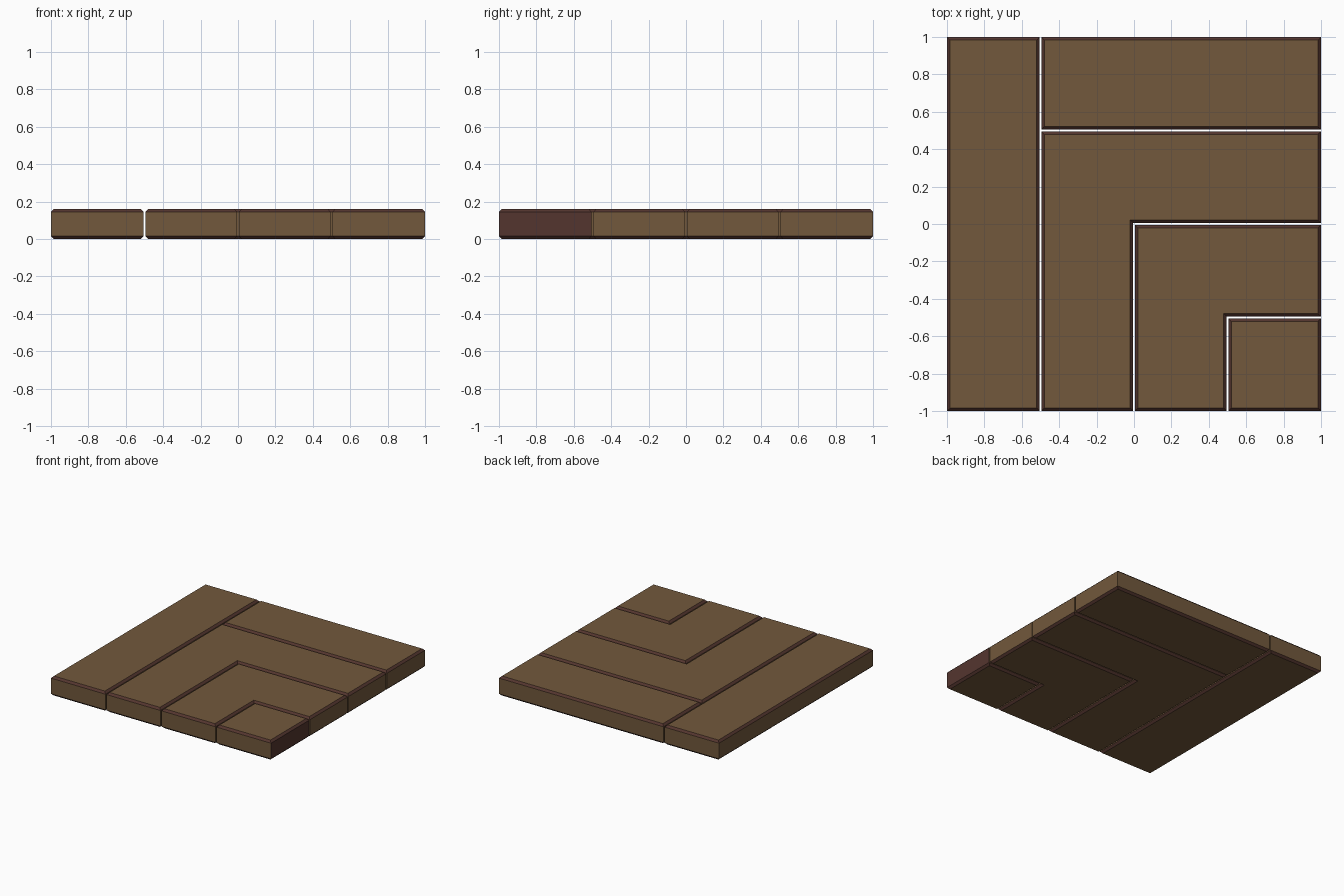
import bpy, bmesh
from mathutils import Vector

if "Cube" in bpy.data.objects:
    bpy.data.objects.remove(bpy.data.objects["Cube"])

H, B, G = 0.16, 0.016, 0.005   # slab height, chamfer, half gap


def material(name, rgb):
    m = bpy.data.materials.new(name)
    m.diffuse_color = (*rgb, 1)
    m.use_nodes = True
    m.node_tree.nodes["Principled BSDF"].inputs["Base Color"].default_value = m.diffuse_color
    return m


brown = material("brown_stone", (0.168, 0.098, 0.045))
dark = material("dark_red_brown_edge", (0.088, 0.036, 0.028))


def inset(poly, d):
    # move each corner inward along both neighbouring edge normals
    out = []
    for i, p in enumerate(poly):
        a = (Vector(p) - Vector(poly[i - 1])).normalized()
        b = (Vector(poly[(i + 1) % len(poly)]) - Vector(p)).normalized()
        n = Vector((-a.y - b.y, a.x + b.x))
        out.append(Vector(p) + n * d)
    return out


def slab(name, poly, dark_side=False):
    bm = bmesh.new()
    small, full = inset(poly, B), inset(poly, 0)
    rings = [[bm.verts.new((p.x, p.y, z)) for p in ring]
             for ring, z in ((small, 0), (full, B), (full, H - B), (small, H))]
    bm.faces.new(rings[0][::-1])
    bm.faces.new(rings[3])
    n = len(poly)
    for k in range(3):
        for i in range(n):
            j = (i + 1) % n
            f = bm.faces.new((rings[k][i], rings[k][j],
                              rings[k + 1][j], rings[k + 1][i]))
            f.normal_update()
            # chamfers are dark, plus the right side of the corner slab
            f.material_index = int(k != 1 or (dark_side and f.normal.x > 0.9))
    me = bpy.data.meshes.new(name)
    bm.to_mesh(me)
    bm.free()
    me.materials.append(brown)
    me.materials.append(dark)
    ob = bpy.data.objects.new(name, me)
    bpy.context.collection.objects.link(ob)


def rect(x0, y0, x1, y1):
    return [(x0, y0), (x1, y0), (x1, y1), (x0, y1)]


def ell(x, y, t):
    # L shape wrapped around the front right corner, t wide
    xi, yi = x + t - 2 * G, y - t + 2 * G
    return [(x, -1), (xi, -1), (xi, yi), (1, yi), (1, y), (x, y)]


# straight slabs
slab("left_slab", rect(-1, -1, -0.5 - G, 1))
slab("back_slab", rect(-0.5 + G, 0.5 + G, 1, 1))
# nested L slabs and the corner square
slab("outer_L_slab", ell(-0.5 + G, 0.5 - G, 0.5))
slab("inner_L_slab", ell(G, -G, 0.5))
slab("corner_slab", rect(0.5 + G, -1, 1, -0.5 - G), dark_side=True)
